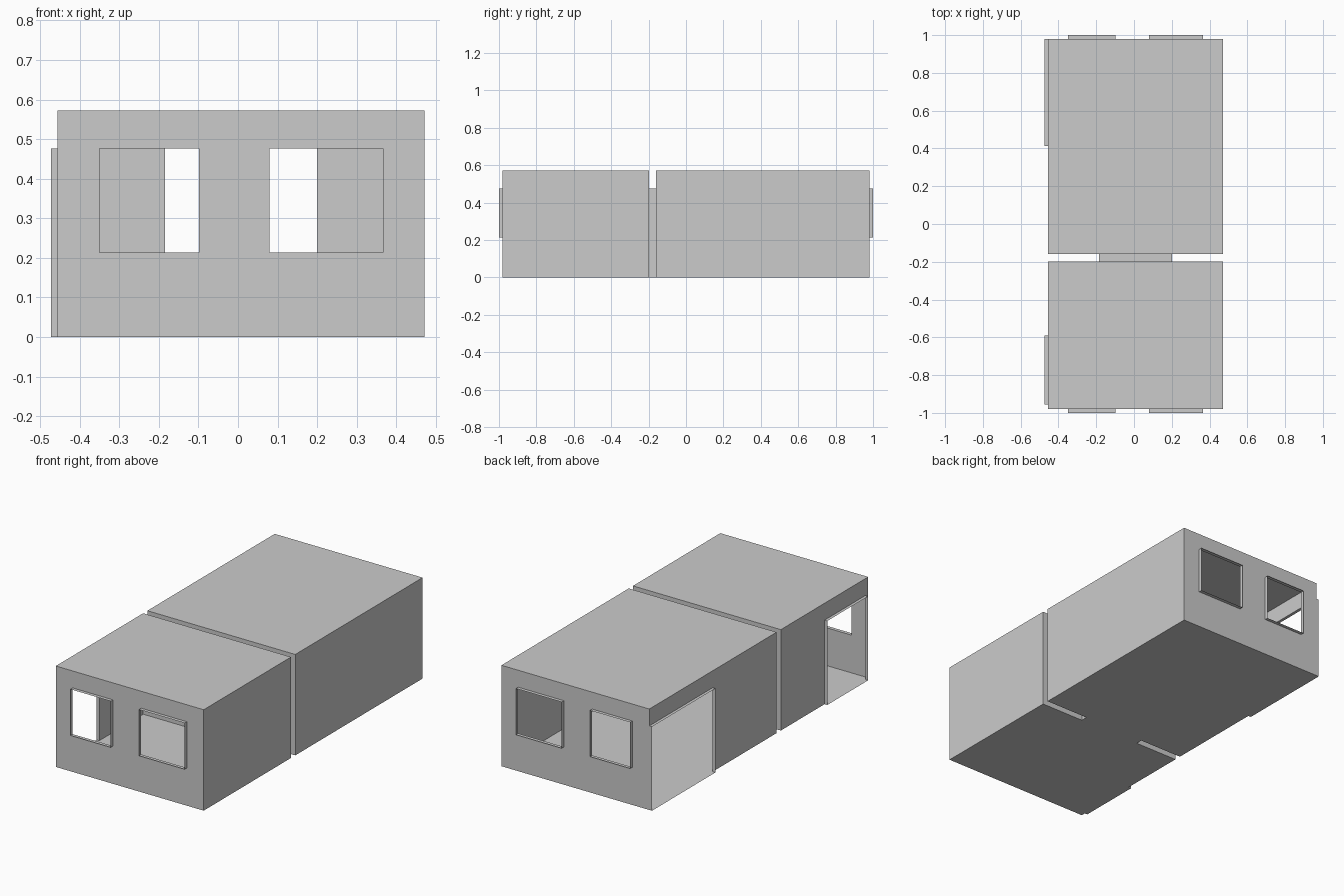
import bpy
import bmesh
from mathutils import Vector

if "Cube" in bpy.data.objects:
    bpy.data.objects.remove(bpy.data.objects["Cube"])

X0, X1, H = -0.456, 0.471, 0.572      # room width and height
HEAD = 0.476                           # top of windows and doors
WINDOWS = [(-0.35, -0.098, 0.214, HEAD), (0.079, 0.366, 0.214, HEAD)]
PASSAGE = (-0.185, 0.2, 0.0, HEAD)


def quad(bm, pts, outward):
    """Add a face whose normal follows the outward direction."""
    f = bm.faces.new([bm.verts.new(p) for p in pts])
    f.normal_update()
    if f.normal.dot(outward) < 0:
        f.normal_flip()


def at(axis, pos, u, v):
    """Point on a vertical wall (axis x or y) at position pos."""
    return Vector((pos, u, v)) if axis == 'x' else Vector((u, pos, v))


def panel(bm, axis, pos, side, u0, u1, holes=()):
    """Thin wall from the floor to the roof with rectangular openings."""
    us = sorted({u0, u1, *(h[0] for h in holes), *(h[1] for h in holes)})
    vs = sorted({0.0, H, *(h[2] for h in holes), *(h[3] for h in holes)})
    n = at(axis, side, 0, 0)
    for a, b in zip(us, us[1:]):
        for c, d in zip(vs, vs[1:]):
            m, k = (a + b) / 2, (c + d) / 2
            if any(h[0] < m < h[1] and h[2] < k < h[3] for h in holes):
                continue
            quad(bm, [at(axis, pos, *p) for p in ((a, c), (b, c), (b, d), (a, d))], n)


def finish(bm, name):
    bmesh.ops.remove_doubles(bm, verts=bm.verts[:], dist=1e-5)
    me = bpy.data.meshes.new(name)
    bm.to_mesh(me)
    bm.free()
    bpy.context.collection.objects.link(bpy.data.objects.new(name, me))


def sleeve(name, axis, p0, p1, hole):
    """Thin four-sided surround running from p0 to p1 around an opening."""
    bm = bmesh.new()
    a, b, c, d = hole
    ring = [(a, c), (b, c), (b, d), (a, d)]
    centre = at(axis, p0, (a + b) / 2, (c + d) / 2)
    for p, q in zip(ring, ring[1:] + ring[:1]):
        pts = [at(axis, p0, *p), at(axis, p0, *q), at(axis, p1, *q), at(axis, p1, *p)]
        quad(bm, pts, (pts[0] + pts[1]) / 2 - centre)
    finish(bm, name)


def room(name, y0, y1, front_holes, back_holes, door):
    bm = bmesh.new()
    panel(bm, 'y', y0, -1, X0, X1, front_holes)
    panel(bm, 'y', y1, 1, X0, X1, back_holes)
    panel(bm, 'x', X0, -1, y0, y1, [door])
    panel(bm, 'x', X1, 1, y0, y1)
    for z, n in ((0, -1), (H, 1)):     # floor and roof
        quad(bm, [(X0, y0, z), (X1, y0, z), (X1, y1, z), (X0, y1, z)], Vector((0, 0, n)))
    finish(bm, name)


# Two hollow rooms
front_door = (-0.955, -0.59, 0.0, HEAD)
back_door = (0.412, 0.98, 0.0, HEAD)
room("front_room", -0.98, -0.198, WINDOWS, [PASSAGE], front_door)
room("back_room", -0.16, 0.98, [PASSAGE], WINDOWS, back_door)

# Passage joining the rooms
sleeve("passage", 'y', -0.198, -0.16, PASSAGE)

# Window and door surrounds
for side, label in ((-1, "front"), (1, "back")):
    for hole, hand in zip(WINDOWS, ("left", "right")):
        sleeve(f"{label}_{hand}_window_frame", 'y', side * 0.98, side * 1.0, hole)
sleeve("front_door_frame", 'x', X0, -0.473, front_door)
sleeve("back_door_frame", 'x', X0, -0.473, back_door)
